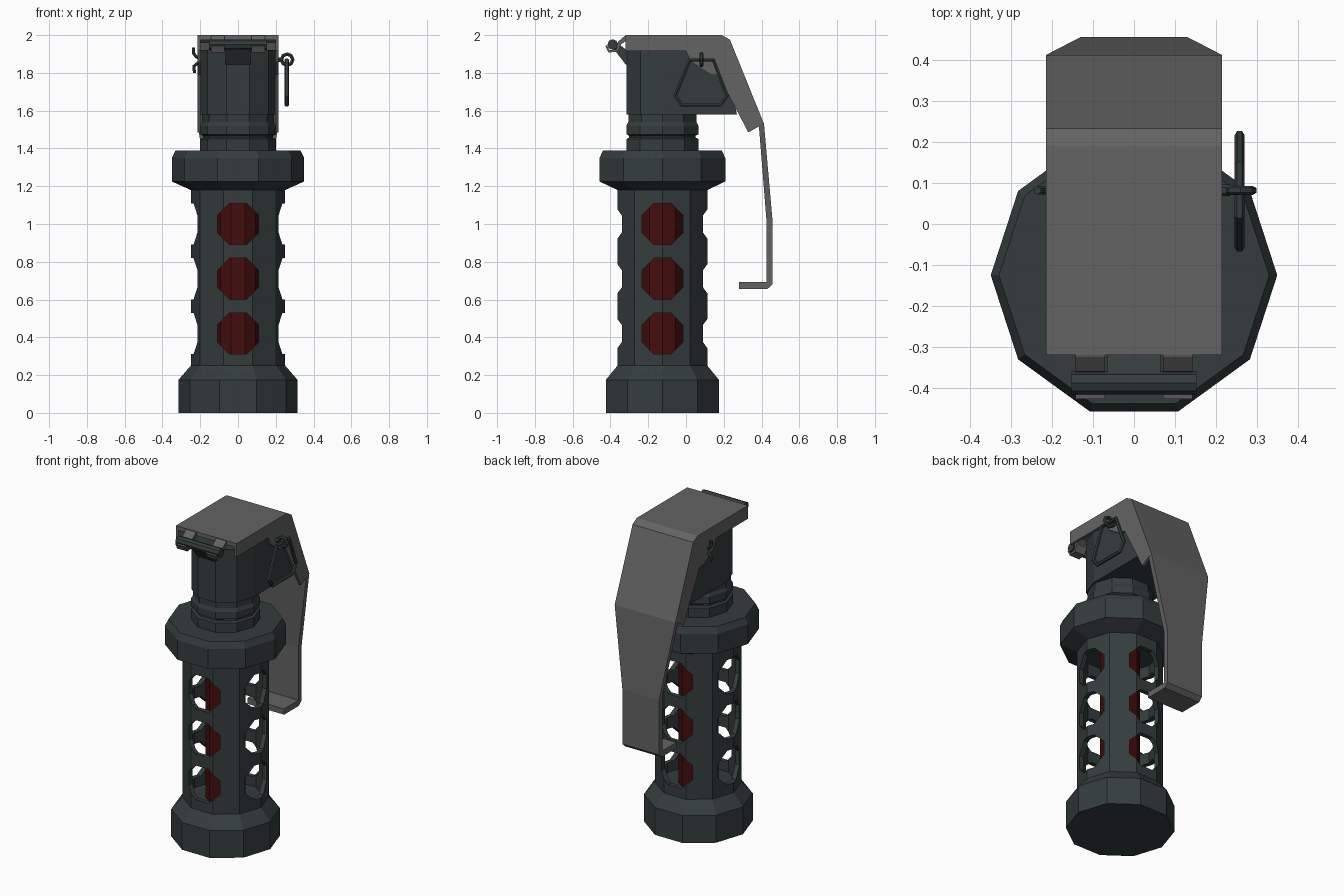
import bpy, bmesh, math
from mathutils import Matrix, Vector

if "Cube" in bpy.data.objects:
    bpy.data.objects.remove(bpy.data.objects["Cube"])

CY = -0.125  # y of the body axis


def material(name, rgb):
    m = bpy.data.materials.new(name)
    m.diffuse_color = (*rgb, 1)
    m.use_nodes = True
    m.node_tree.nodes["Principled BSDF"].inputs["Base Color"].default_value = m.diffuse_color
    return m


DARK = material("dark_green_grey", (0.035, 0.046, 0.046))
GREY = material("lever_grey", (0.125, 0.125, 0.125))
RED = material("dark_red", (0.06, 0.004, 0.004))


def finish(name, bm, mat):
    bmesh.ops.recalc_face_normals(bm, faces=bm.faces[:])
    me = bpy.data.meshes.new(name)
    bm.to_mesh(me)
    bm.free()
    ob = bpy.data.objects.new(name, me)
    bpy.context.collection.objects.link(ob)
    if mat:
        me.materials.append(mat)
    return ob


def lathe(name, profile, mat, ring=False, n=10):
    """Ten-sided turned part; ring=True closes the profile into a tube."""
    bm = bmesh.new()
    rows = [[bm.verts.new((r * math.cos(2 * math.pi * i / n),
                           CY + r * math.sin(2 * math.pi * i / n), z))
             for i in range(n)] for r, z in profile]
    pairs = list(zip(rows, rows[1:]))
    if ring:
        pairs.append((rows[-1], rows[0]))
    else:
        bm.faces.new(rows[0])
        bm.faces.new(rows[-1])
    for a, b in pairs:
        for i in range(n):
            j = (i + 1) % n
            bm.faces.new((a[i], a[j], b[j], b[i]))
    return finish(name, bm, mat)


def strip(name, sections, mat, x=0.0):
    """Bent plate: sections are (outer y, outer z, inner y, inner z, half width)."""
    bm = bmesh.new()
    rows = [[bm.verts.new(p) for p in ((x - w, yo, zo), (x + w, yo, zo),
                                       (x + w, yi, zi), (x - w, yi, zi))]
            for yo, zo, yi, zi, w in sections]
    bm.faces.new(rows[0])
    bm.faces.new(rows[-1])
    for a, b in zip(rows, rows[1:]):
        for i in range(4):
            j = (i + 1) % 4
            bm.faces.new((a[i], a[j], b[j], b[i]))
    return finish(name, bm, mat)


def prism(name, pts, direction, mat):
    """Flat polygon pushed along a direction."""
    bm = bmesh.new()
    f = bm.faces.new([bm.verts.new(p) for p in pts])
    ext = bmesh.ops.extrude_face_region(bm, geom=[f], use_keep_orig=True)
    bmesh.ops.translate(bm, vec=direction,
                        verts=[v for v in ext["geom"] if isinstance(v, bmesh.types.BMVert)])
    return finish(name, bm, mat)


def wire(name, pts, radius, mat, closed=False):
    cu = bpy.data.curves.new(name, "CURVE")
    cu.dimensions = "3D"
    cu.bevel_depth, cu.bevel_resolution, cu.use_fill_caps = radius, 1, True
    sp = cu.splines.new("POLY")
    sp.points.add(len(pts) - 1)
    for p, co in zip(sp.points, pts):
        p.co = (*co, 1)
    sp.use_cyclic_u = closed
    tmp = bpy.data.objects.new(name + "_path", cu)
    me = bpy.data.meshes.new_from_object(tmp)
    bpy.data.objects.remove(tmp)
    bm = bmesh.new()
    bm.from_mesh(me)
    for f in bm.faces:
        f.smooth = False
        f.material_index = 0
    bpy.data.meshes.remove(me)
    return finish(name, bm, mat)


# turned body parts
lathe("base_cap", [(0.315, 0), (0.315, 0.175), (0.25, 0.25), (0.2, 0.25)], DARK)
lathe("inner_core", [(0.116, 0.2), (0.116, 1.2)], RED)
lathe("collar", [(0.25, 1.18), (0.35, 1.225), (0.35, 1.35), (0.33, 1.39)], DARK)
lathe("neck", [(0.2, 1.38), (0.2, 1.45), (0.185, 1.457), (0.185, 1.467), (0.2, 1.475),
               (0.2, 1.52), (0.19, 1.54), (0.19, 1.6)], DARK)

# hollow tube with three levels of holes in four directions
tube = lathe("perforated_tube", [(0.25, 0.24), (0.25, 1.19), (0.22, 1.19), (0.22, 0.24)],
             DARK, ring=True)
cutters = []
for axis in "XY":
    bm = bmesh.new()
    for z in (0.42, 0.71, 1.0):
        m = Matrix.Translation((0, CY, z)) @ Matrix.Rotation(
            math.pi / 2, 4, "Y" if axis == "X" else "X") @ Matrix.Rotation(math.pi / 8, 4, "Z")
        bmesh.ops.create_cone(bm, cap_ends=True, segments=8, radius1=0.118,
                              radius2=0.118, depth=1, matrix=m)
    c = finish("hole_cutter_" + axis.lower(), bm, None)
    c.hide_render = True
    cutters.append(c)
    mod = tube.modifiers.new("holes", "BOOLEAN")
    mod.operation, mod.solver, mod.object = "DIFFERENCE", "EXACT", c
bpy.context.view_layer.update()
cut = bpy.data.meshes.new_from_object(
    tube.evaluated_get(bpy.context.evaluated_depsgraph_get()))
tube.modifiers.clear()
tube.data = cut
for c in cutters:
    bpy.data.objects.remove(c)

# fuse head: half decagon in front, straight sides running back
front = [(0.199 * math.cos(a), CY + 0.199 * math.sin(a), 1.58)
         for a in (math.pi * (1 + i / 5) for i in range(6))]
head = prism("fuse_head", front + [(0.199, 0.27, 1.58), (-0.199, 0.27, 1.58)],
             (0, 0, 0.34), DARK)
for v in head.data.vertices:
    if v.co.y > 0.2 and v.co.z > 1.8:
        v.co.y = 0.19

# lever: one bent plate plus two side flanges
strip("lever_plate", [
    (-0.32, 2.0, -0.32, 1.975, 0.215), (0.19, 2.0, 0.18, 1.975, 0.215),
    (0.233, 1.975, 0.21, 1.96, 0.215), (0.413, 1.53, 0.385, 1.53, 0.215),
    (0.457, 1.03, 0.425, 1.03, 0.13), (0.457, 0.68, 0.425, 0.692, 0.13),
    (0.43, 0.655, 0.42, 0.692, 0.13), (0.28, 0.655, 0.28, 0.692, 0.13)], GREY)
side = [(-0.32, 1.995), (-0.32, 1.915), (0, 1.915), (0.025, 1.86), (0.13, 1.79),
        (0.17, 1.79), (0.33, 1.485), (0.41, 1.53), (0.23, 1.975), (0.19, 1.995)]
for s, label in ((1, "right"), (-1, "left")):
    prism("lever_flange_" + label, [(s * 0.198, y, z) for y, z in side],
          (s * 0.017, 0, 0), GREY)

# hinge: bar on a bracket, held by two curled lever tabs
bm = bmesh.new()
bmesh.ops.create_cone(bm, cap_ends=True, segments=8, radius1=0.028, radius2=0.028, depth=0.305,
                      matrix=Matrix.Translation((0, -0.388, 1.95)) @ Matrix.Rotation(math.pi / 2, 4, "Y"))
finish("hinge_bar", bm, DARK)
strip("hinge_bracket", [(-0.40, 1.95, -0.37, 1.965, 0.065), (-0.32, 1.845, -0.29, 1.90, 0.065),
                        (-0.28, 1.845, -0.28, 1.90, 0.065)], DARK)
for s, label in ((1, "right"), (-1, "left")):
    strip("hinge_tab_" + label, [
        (-0.31, 2.0, -0.31, 1.975, 0.036), (-0.325, 1.995, -0.318, 1.97, 0.036),
        (-0.36, 1.965, -0.345, 1.95, 0.036), (-0.368, 1.925, -0.36, 1.912, 0.036),
        (-0.405, 1.92, -0.41, 1.908, 0.036), (-0.417, 1.945, -0.428, 1.943, 0.036)],
        GREY, s * 0.107)

# safety pin with eye, splayed ends and pull ring
PY, PZ = 0.082, 1.87
wire("safety_pin", [(-0.215, PY, PZ), (0.235, PY, PZ)], 0.014, DARK)
wire("pin_eye", [(0.26 + 0.03 * math.cos(a), PY, PZ + 0.03 * math.sin(a))
                 for a in (i * math.pi / 4 for i in range(8))], 0.011, DARK, closed=True)
wire("pin_end_upper", [(-0.2, PY, 1.878), (-0.222, PY, 1.885), (-0.236, PY, 1.905),
                       (-0.236, PY, 1.935)], 0.01, DARK)
wire("pin_end_lower", [(-0.2, PY, 1.86), (-0.222, PY, 1.845), (-0.234, PY, 1.835),
                       (-0.23, PY, 1.80)], 0.01, DARK)
wire("pull_ring", [(0.258, y, z) for y, z in (
    (0.02, 1.868), (0.145, 1.868), (0.217, 1.68), (0.182, 1.63), (-0.022, 1.63), (-0.057, 1.68))],
    0.012, DARK, closed=True)
